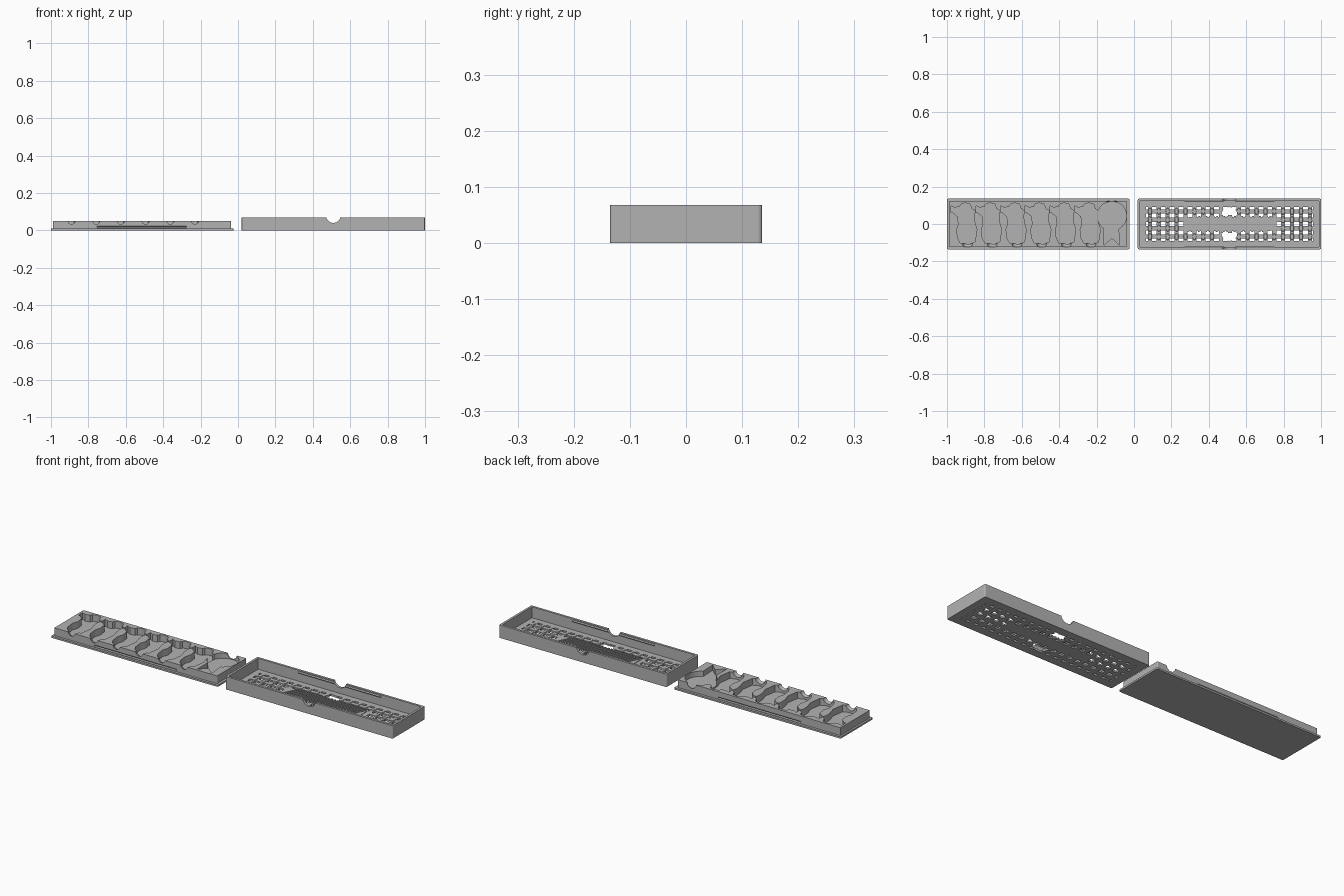
import bpy, bmesh, math
from mathutils import Matrix, Vector

cube = bpy.data.objects.get("Cube")
if cube:
    bpy.data.objects.remove(cube, do_unlink=True)

grey = bpy.data.materials.new("plain grey")
grey.use_nodes = True
GREY = (0.45, 0.45, 0.45, 1)
grey.diffuse_color = GREY
grey.node_tree.nodes["Principled BSDF"].inputs["Base Color"].default_value = GREY


def finish(name, bm):
    bmesh.ops.recalc_face_normals(bm, faces=bm.faces)
    mesh = bpy.data.meshes.new(name)
    bm.to_mesh(mesh)
    bm.free()
    mesh.materials.append(grey)
    ob = bpy.data.objects.new(name, mesh)
    bpy.context.collection.objects.link(ob)
    return ob


def add_box(bm, x0, x1, y0, y1, z0, z1):
    m = Matrix.Translation(((x0 + x1) / 2, (y0 + y1) / 2, (z0 + z1) / 2))
    m = m @ Matrix.Diagonal((x1 - x0, y1 - y0, z1 - z0, 1))
    return bmesh.ops.create_cube(bm, size=1, matrix=m)["verts"]


def box(name, *size, radius=0):
    bm = bmesh.new()
    add_box(bm, *size)
    if radius:
        upright = [e for e in bm.edges
                   if abs(e.verts[0].co.z - e.verts[1].co.z) > 0.001]
        bmesh.ops.bevel(bm, geom=upright, offset=radius, segments=4,
                        profile=0.5, affect='EDGES')
    return finish(name, bm)


def prism(name, points, z0, z1):
    bm = bmesh.new()
    face = bm.faces.new([bm.verts.new((x, y, z0)) for x, y in points])
    up = bmesh.ops.extrude_face_region(bm, geom=[face])["geom"]
    bmesh.ops.translate(bm, vec=(0, 0, z1 - z0),
                        verts=[v for v in up if isinstance(v, bmesh.types.BMVert)])
    return finish(name, bm)


def ball(name, centre, radius):
    bm = bmesh.new()
    bmesh.ops.create_uvsphere(bm, u_segments=24, v_segments=16, radius=radius,
                              matrix=Matrix.Translation(centre))
    return finish(name, bm)


def circle(cx, cy, r, n=40):
    return [(cx + r * math.cos(math.tau * i / n), cy + r * math.sin(math.tau * i / n))
            for i in range(n)]


def combine(ob, other, operation='DIFFERENCE'):
    mod = ob.modifiers.new("cut", 'BOOLEAN')
    mod.operation, mod.object, mod.solver = operation, other, 'EXACT'
    bpy.context.view_layer.objects.active = ob
    bpy.ops.object.modifier_apply(modifier=mod.name)
    bpy.data.objects.remove(other, do_unlink=True)


def wedge_strip(name, x0, x1, side, wall, z, depth):
    """Long triangular strip whose point faces inward from a wall."""
    bm = bmesh.new()
    ring = [(side * (wall + 0.003), z - 0.005), (side * wall, z - 0.005),
            (side * (wall - depth), z), (side * wall, z + 0.005),
            (side * (wall + 0.003), z + 0.005)]
    face = bm.faces.new([bm.verts.new((x0, y, h)) for y, h in ring])
    out = bmesh.ops.extrude_face_region(bm, geom=[face])["geom"]
    bmesh.ops.translate(bm, vec=(x1 - x0, 0, 0),
                        verts=[v for v in out if isinstance(v, bmesh.types.BMVert)])
    return finish(name, bm)


# Tray: raised insert on a thin base plate
TOP, FLOOR = 0.05, 0.014
insert = box("tray_insert", -0.99, -0.037, -0.122, 0.122, 0.005, TOP, radius=0.004)
box("tray_base", -1, -0.024, -0.135, 0.135, 0, 0.009, radius=0.006)

# Six figure-shaped pockets, each with a finger scoop
FIGURE = [(-.028, .105), (-.005, .113), (.022, .106), (.03, .082), (.05, .07), (.043, .045),
          (.046, .01), (.058, -.03), (.048, -.095), (.022, -.107), (-.03, -.103),
          (-.045, -.075), (-.05, -.03), (-.04, .0), (-.045, .04), (-.068, .06),
          (-.08, .062), (-.08, .098), (-.06, .088), (-.034, .092)]
for i in range(6):
    cx = -0.898 + 0.132 * i
    combine(insert, prism("pocket", [(cx + x, y) for x, y in FIGURE], FLOOR, 0.08))
    combine(insert, ball("scoop", (cx + 0.008, -0.104, TOP + 0.003), 0.027))

# Rosette pocket with two ribbon tails, open at the end wall
MX = -0.118
combine(insert, prism("round_pocket", circle(MX, 0.043, 0.078), FLOOR + 0.008, 0.08))
tails = [(-.042, 0), (-.042, -.112), (0, -.075), (.04, -.112), (.034, 0)]
combine(insert, prism("tail_pocket", [(MX + x, y) for x, y in tails], FLOOR + 0.008, 0.08))
combine(insert, ball("scoop", (MX, 0.108, TOP + 0.003), 0.03))

# Snap grooves along both long sides of the insert
for side in (-1, 1):
    combine(insert, wedge_strip("groove", -0.755, -0.275, side, 0.122, 0.017, 0.004))

# Lid: open box with thin walls
CX, RIM = 0.51, 0.068
lid = box("lid_box", 0.02, 1, -0.135, 0.135, 0, RIM, radius=0.006)
combine(lid, box("hollow", 0.032, 0.988, -0.123, 0.123, 0.01, 0.1, radius=0.003))

# Snap ridges inside the lid and thumb notches in the rim
for side in (-1, 1):
    combine(lid, wedge_strip("ridge", CX - 0.24, CX + 0.24, side, 0.123, 0.057, 0.004), 'UNION')
bm = bmesh.new()
turn = Matrix.Translation((CX, 0, 0.078)) @ Matrix.Rotation(math.pi / 2, 4, 'X')
bmesh.ops.create_cone(bm, cap_ends=True, segments=40, radius1=0.038, radius2=0.038,
                      depth=0.4, matrix=turn)
combine(lid, finish("thumb_notch", bm))

# Lattice of openings in the lid floor, leaving the middle for the panel
COLS = [0.085 + 0.0475 * i for i in range(19)]
ROWS = [-0.0675, -0.0225, 0.0225, 0.0675]
HALF = 0.011


def gaps(lines, low, high):
    starts = [low] + [v + HALF for v in lines]
    ends = [v - HALF for v in lines] + [high]
    return list(zip(starts, ends))


bm = bmesh.new()
for x0, x1 in gaps(COLS, 0.063, 0.957):
    for y0, y1 in gaps(ROWS, -0.092, 0.092):
        if abs((x0 + x1) / 2 - CX) > 0.23 or abs(y0 + y1) > 0.08:
            add_box(bm, x0, x1, y0, y1, -0.01, 0.03)
combine(lid, finish("openings", bm))
for side in (-1, 1):
    arc = [(x, y) for x, y in circle(CX, side * 0.047, 0.043) if abs(y) > 0.046]
    arc.sort(key=lambda p: math.atan2(p[1] - side * 0.05, p[0] - CX) % math.tau
             if side > 0 else math.atan2(p[1] + 0.05, p[0] - CX))
    combine(lid, prism("round_opening", arc, -0.01, 0.03))

# Oval woven bumps where the bars cross
bm = bmesh.new()
for x in COLS:
    for y in ROWS:
        if abs(x - CX) > 0.24 or (abs(y) > 0.05 and abs(x - CX) > 0.045):
            m = Matrix.Translation((x, y, 0.011)) @ Matrix.Diagonal((1, 1.7, 1, 1))
            bmesh.ops.create_cone(bm, cap_ends=True, segments=16, radius1=0.011,
                                  radius2=0.009, depth=0.004, matrix=m)
finish("lattice_bumps", bm)

# Raised centre panel with slanted slats
box("centre_panel", CX - 0.225, CX + 0.225, -0.038, 0.038, 0.008, 0.013, radius=0.015)
bm = bmesh.new()
for i in range(22):
    verts = add_box(bm, -0.005, 0.005, -0.042, 0.042, 0.012, 0.017)
    for v in verts:
        v.co.x += CX - 0.2 + 0.4 * i / 21 + v.co.y * 0.5
finish("panel_slats", bm)
